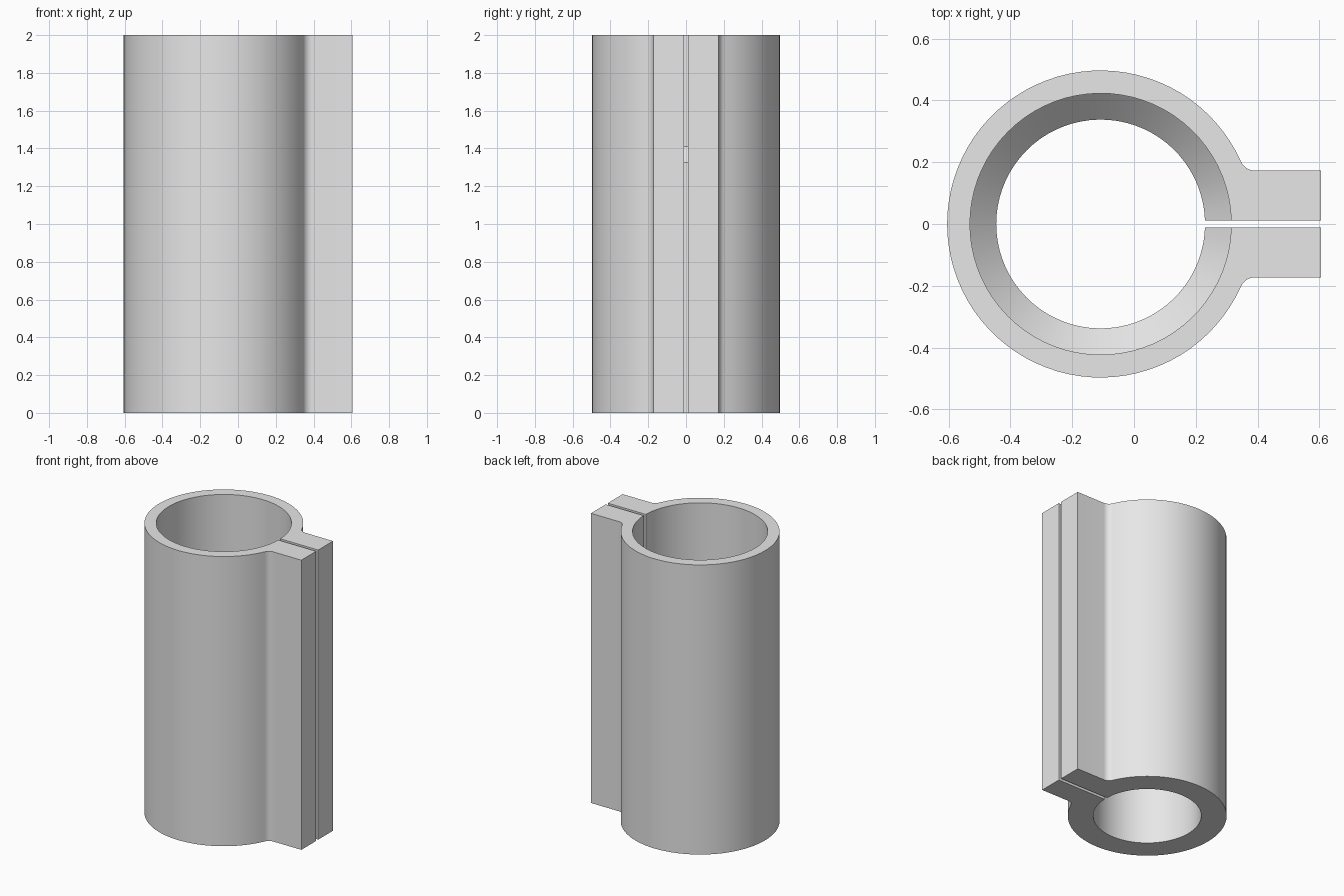
import bpy
import bmesh
from math import sin, cos, asin, atan2, sqrt, pi, radians

cube = bpy.data.objects.get("Cube")
if cube:
    bpy.data.objects.remove(cube, do_unlink=True)

CX = -0.108            # axis of the tube
OUTER = 0.497          # tube outside radius
WIDE, NARROW = 0.423, 0.338   # bore radii above and below the step
SLIT = 0.011           # half width of the slit
LUG_Y, LUG_X = 0.173, 0.605   # clamping lug half thickness and reach
FILLET = 0.05
HEIGHT = 2.0
STEP_LOW, STEP_HIGH = 1.325, 1.41
SEGMENTS = 72


def arc(cx, cy, r, a0, a1, n):
    return [(cx + r * cos(a0 + (a1 - a0) * i / n),
             cy + r * sin(a0 + (a1 - a0) * i / n)) for i in range(n + 1)]


def outer_path():
    """Lug, fillet, tube, fillet, lug, ending at the other side of the slit."""
    fy = LUG_Y + FILLET
    fx = CX + sqrt((OUTER + FILLET) ** 2 - fy ** 2)
    a = atan2(fy, fx - CX)
    lug = [(LUG_X, SLIT), (LUG_X, LUG_Y)]
    lug += arc(fx, fy, FILLET, -pi / 2, a - pi, 8)
    tube = arc(CX, 0, OUTER, a, 2 * pi - a, SEGMENTS)[1:-1]
    return lug + tube + [(x, -y) for x, y in reversed(lug)]


def bore_path(r):
    a = asin(SLIT / r)
    return arc(CX, 0, r, a, 2 * pi - a, SEGMENTS)


bm = bmesh.new()


def ring(path, z):
    return [bm.verts.new((x, y, z)) for x, y in path]


def wall(low, high):
    for i in range(len(low) - 1):
        bm.faces.new((low[i], low[i + 1], high[i + 1], high[i]))


# Outside wall
out_low, out_high = ring(outer_path(), 0), ring(outer_path(), HEIGHT)
wall(out_low, out_high)

# Stepped bore with a conical shoulder
levels = [(NARROW, 0), (NARROW, STEP_LOW), (WIDE, STEP_HIGH), (WIDE, HEIGHT)]
bore = [ring(bore_path(r), z) for r, z in levels]
for low, high in zip(bore, bore[1:]):
    wall(low, high)

# End caps and the two slit faces
bm.faces.new(out_low + bore[0][::-1])
bm.faces.new(out_high + bore[-1][::-1])
for end in (0, -1):
    bm.faces.new([out_low[end], out_high[end]] + [b[end] for b in reversed(bore)])

bmesh.ops.recalc_face_normals(bm, faces=bm.faces)
caps = [f for f in bm.faces if len(f.verts) > 4]
bmesh.ops.triangulate(bm, faces=caps)

mesh = bpy.data.meshes.new("split_clamp_tube")
bm.to_mesh(mesh)
bm.free()
tube = bpy.data.objects.new("split_clamp_tube", mesh)
bpy.context.collection.objects.link(tube)

# Plain grey
grey = bpy.data.materials.new("light_grey")
grey.use_nodes = True
colour = (0.8, 0.8, 0.8, 1)
grey.diffuse_color = colour
grey.node_tree.nodes["Principled BSDF"].inputs["Base Color"].default_value = colour
mesh.materials.append(grey)

bpy.ops.object.select_all(action='DESELECT')
tube.select_set(True)
bpy.context.view_layer.objects.active = tube
bpy.ops.object.shade_smooth_by_angle(angle=radians(30))
